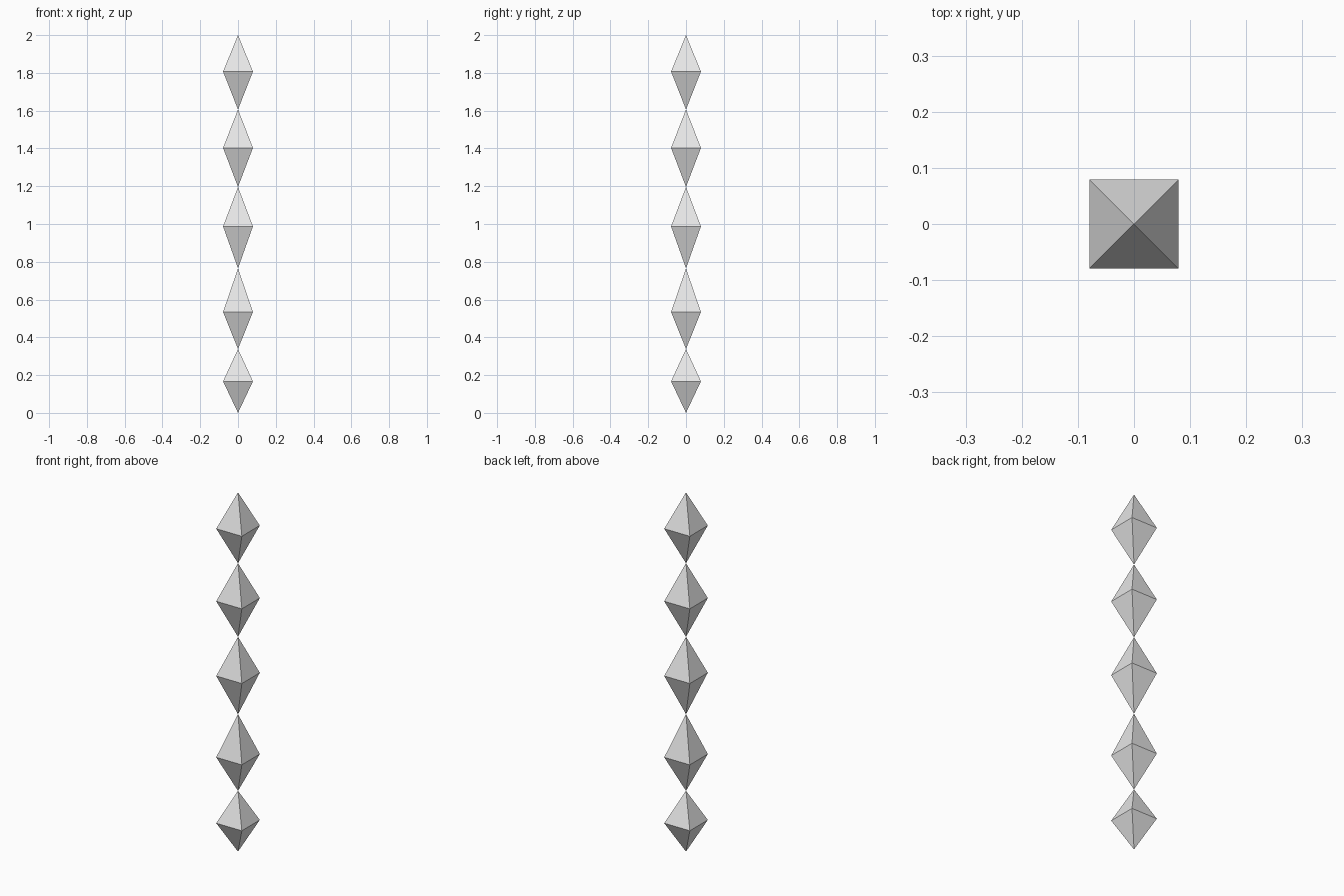
import bpy
import bmesh
import math
from mathutils import Matrix

cube = bpy.data.objects.get("Cube")
if cube:
    bpy.data.objects.remove(cube, do_unlink=True)

HALF_WIDTH = 0.079

grey = bpy.data.materials.new("light_grey")
grey.use_nodes = True
grey.diffuse_color = (0.8, 0.8, 0.8, 1)
grey.node_tree.nodes["Principled BSDF"].inputs["Base Color"].default_value = (0.8, 0.8, 0.8, 1)


def add_bead(name, bottom, waist, top):
    """Four-sided double pyramid with its widest square at the waist."""
    bm = bmesh.new()
    for tip in (top, bottom):
        height = tip - waist
        # Unit pyramid, square to the axes, stretched (or flipped) to its tip
        matrix = (Matrix.Translation((0, 0, waist))
                  @ Matrix.Diagonal((1, 1, height, 1))
                  @ Matrix.Rotation(math.pi / 4, 4, "Z")
                  @ Matrix.Translation((0, 0, 0.5)))
        bmesh.ops.create_cone(bm, cap_ends=False, segments=4, depth=1,
                              radius1=HALF_WIDTH * math.sqrt(2), radius2=0,
                              matrix=matrix)
    bmesh.ops.remove_doubles(bm, verts=bm.verts, dist=0.0001)
    bmesh.ops.recalc_face_normals(bm, faces=bm.faces)
    mesh = bpy.data.meshes.new(name)
    bm.to_mesh(mesh)
    bm.free()
    mesh.materials.append(grey)
    bpy.context.collection.objects.link(bpy.data.objects.new(name, mesh))


# Beads stacked tip to tip, from the ground up
tips = [0.0, 0.338, 0.765, 1.196, 1.606, 2.0]
waists = [0.167, 0.534, 0.987, 1.403, 1.807]
for i, waist in enumerate(waists):
    add_bead(f"diamond_bead_{i + 1}", tips[i], waist, tips[i + 1])
